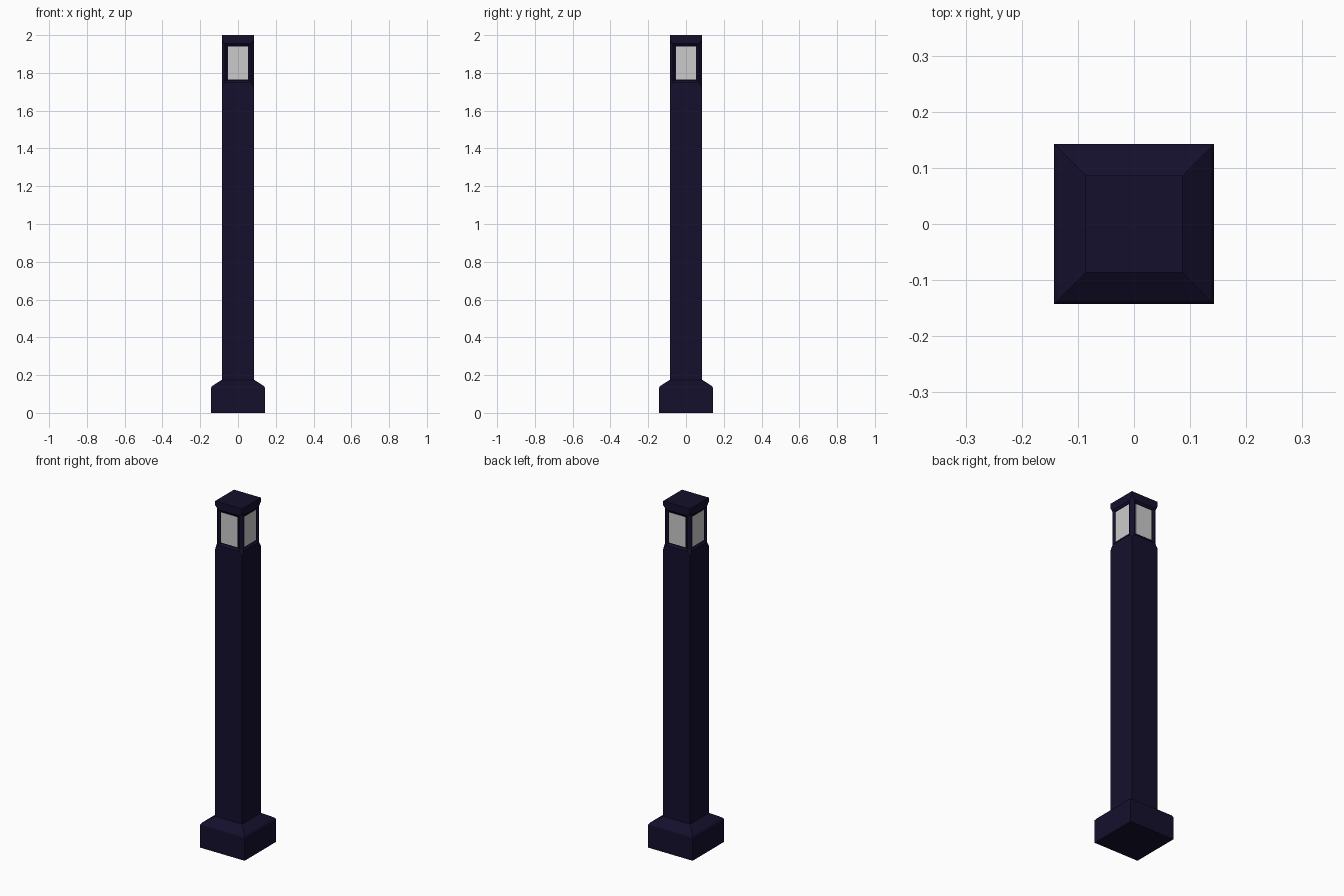
import bpy, bmesh, math
from mathutils import Matrix, Vector

if "Cube" in bpy.data.objects:
    bpy.data.objects.remove(bpy.data.objects["Cube"])

paint = bpy.data.materials.new("dark_navy_paint")
paint.diffuse_color = (0.007, 0.005, 0.026, 1)
paint.use_nodes = True
paint.node_tree.nodes["Principled BSDF"].inputs["Base Color"].default_value = paint.diffuse_color


def finish(bm, name, mat=None):
    bmesh.ops.remove_doubles(bm, verts=bm.verts, dist=1e-5)
    bmesh.ops.recalc_face_normals(bm, faces=bm.faces)
    me = bpy.data.meshes.new(name)
    bm.to_mesh(me)
    bm.free()
    ob = bpy.data.objects.new(name, me)
    bpy.context.collection.objects.link(ob)
    if mat:
        me.materials.append(mat)
    return ob


def loft(profile):
    """Stack square rings (z, half width, corner cut) into a closed solid."""
    bm = bmesh.new()
    rings = []
    for z, h, cut in profile:
        ring = []
        for k in range(4):
            rot = Matrix.Rotation(k * math.pi / 2, 3, 'Z')
            pts = [(-h + cut, -h), (h - cut, -h)] if cut else [(h, -h)]
            ring += [bm.verts.new(rot @ Vector((x, y, z))) for x, y in pts]
        rings.append(ring)
    for a, b in zip(rings, rings[1:]):
        for i in range(len(a)):
            j = (i + 1) % len(a)
            bm.faces.new((a[i], a[j], b[j], b[i]))
    bm.faces.new(rings[0][::-1])
    bm.faces.new(rings[-1])
    return bm


# Plinth with sloped top
finish(loft([(0, 0.143, 0), (0.133, 0.143, 0), (0.142, 0.137, 0),
             (0.175, 0.086, 0)]), "plinth", paint)

# Post: square shaft whose corners are cut back around the lantern windows
H, CUT, SINK = 0.086, 0.018, 0.009
Z0, Z1 = 1.75, 1.955
bm = loft([(0.17, H, 1e-4), (1.722, H, 1e-4), (Z0, H, CUT),
           (Z1, H, CUT), (1.975, H, 1e-4), (2.0, H, 1e-4)])
bm.normal_update()
windows = [f for f in bm.faces
           if abs(f.calc_center_median().z - (Z0 + Z1) / 2) < 0.01
           and max(abs(f.normal.x), abs(f.normal.y)) > 0.99]
# Sunken window frames
bmesh.ops.inset_individual(bm, faces=windows, thickness=0.015, depth=-SINK)
finish(bm, "post", paint)

# Light panels, one on each side
bm = bmesh.new()
for k in range(4):
    m = (Matrix.Rotation(k * math.pi / 2, 4, 'Z')
         @ Matrix.Translation((0, -H + SINK + 0.001, (Z0 + Z1) / 2))
         @ Matrix.Diagonal((0.106, 0.004, Z1 - Z0 - 0.03, 1)))
    bmesh.ops.create_cube(bm, size=1, matrix=m)
finish(bm, "light_panels")
